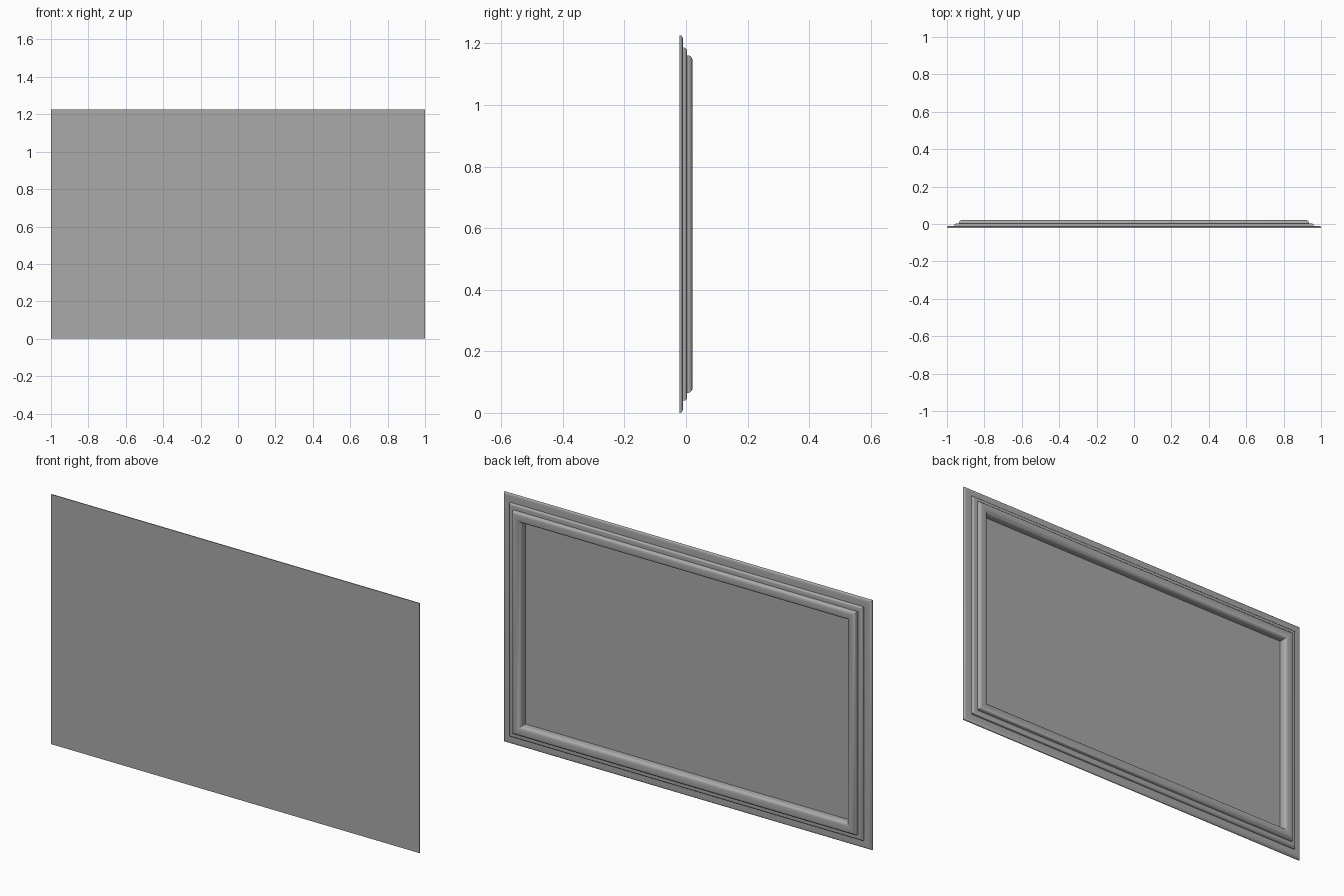
import bpy
import bmesh
import math

W, H = 1.0, 1.226          # half width, full height
FRONT, BOARD = -0.021, -0.018

if "Cube" in bpy.data.objects:
    bpy.data.objects.remove(bpy.data.objects["Cube"])

grey = bpy.data.materials.new("plain grey")
grey.use_nodes = True
colour = (0.40, 0.40, 0.40, 1)
grey.diffuse_color = colour
grey.node_tree.nodes["Principled BSDF"].inputs["Base Color"].default_value = colour


def arc(m, y, rm, ry, start, end, steps=6):
    """Elliptical arc in (inset, depth) space, angles in degrees."""
    angles = [math.radians(start + (end - start) * i / steps) for i in range(steps + 1)]
    return [(m + rm * math.cos(a), y + ry * math.sin(a)) for a in angles]


def sweep(name, profile, cap=False):
    """Sweep an (inset, depth) profile round the mitred rectangle."""
    bm = bmesh.new()
    rings = []
    for m, y in profile:
        x = W - m
        corners = [(-x, m), (x, m), (x, H - m), (-x, H - m)]
        rings.append([bm.verts.new((cx, y, cz)) for cx, cz in corners])
    for a, b in zip(rings, rings[1:]):
        for i in range(4):
            j = (i + 1) % 4
            bm.faces.new((a[i], a[j], b[j], b[i]))
    if cap:
        bm.faces.new(rings[0])
        bm.faces.new(rings[-1])
    bmesh.ops.recalc_face_normals(bm, faces=bm.faces)
    mesh = bpy.data.meshes.new(name)
    bm.to_mesh(mesh)
    bm.free()
    obj = bpy.data.objects.new(name, mesh)
    bpy.context.collection.objects.link(obj)
    mesh.materials.append(grey)
    bpy.ops.object.select_all(action="DESELECT")
    obj.select_set(True)
    bpy.context.view_layer.objects.active = obj
    bpy.ops.object.shade_smooth_by_angle(angle=math.radians(35))
    return obj


# Flat board closing the front and forming the recessed panel behind
sweep("backing_board", [(0, FRONT), (0, BOARD)], cap=True)

# Stepped moulding: outer lip, middle step, raised round bead
lip = arc(0.014, BOARD, 0.014, 0.008, 180, 90)
step = arc(0.050, -0.006, 0.010, 0.009, 180, 90)
bead_out = arc(0.081, 0.006, 0.016, 0.015, 180, 90)
bead_in = arc(0.093, 0.002, 0.022, 0.019, 90, 0)
sweep("stepped_moulding",
      lip + [(0.040, -0.010)] + step + [(0.065, 0.003)]
      + bead_out + bead_in + [(0.115, BOARD), (0, BOARD)])
